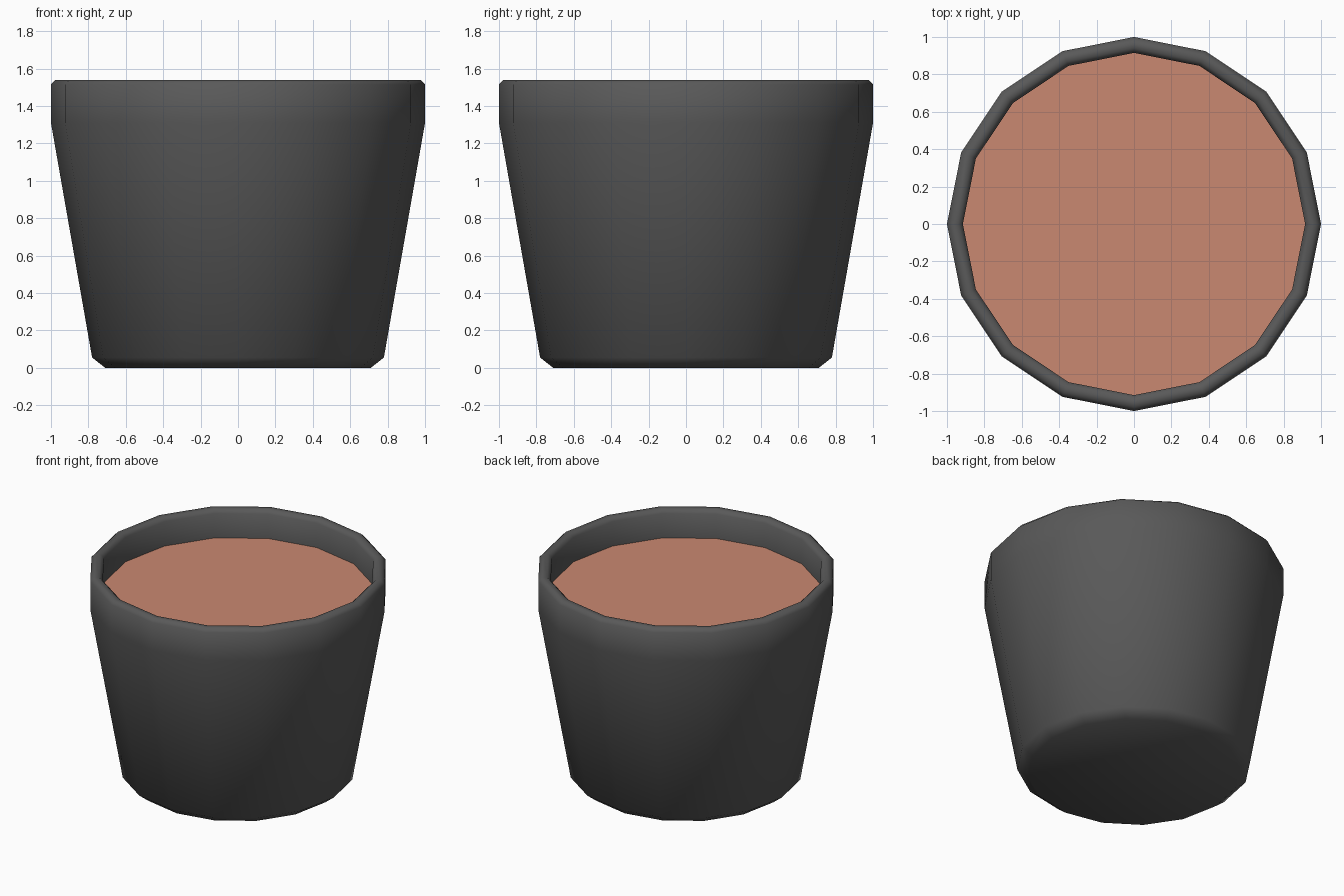
import bpy, bmesh, math

if "Cube" in bpy.data.objects:
    bpy.data.objects.remove(bpy.data.objects["Cube"])

SIDES = 16


def material(name, color):
    m = bpy.data.materials.new(name)
    m.diffuse_color = (*color, 1)
    m.use_nodes = True
    m.node_tree.nodes["Principled BSDF"].inputs["Base Color"].default_value = m.diffuse_color
    return m


def ring(bm, r, z):
    return [bm.verts.new((r * math.cos(2 * math.pi * i / SIDES),
                          r * math.sin(2 * math.pi * i / SIDES), z)) for i in range(SIDES)]


def finish(bm, name, mat, smooth):
    mesh = bpy.data.meshes.new(name)
    for f in bm.faces:
        f.smooth = smooth
    bm.to_mesh(mesh)
    bm.free()
    mesh.materials.append(mat)
    obj = bpy.data.objects.new(name, mesh)
    bpy.context.collection.objects.link(obj)
    return obj


# Pot: tapered wall, straight collar, rounded rim and inner wall
profile = [(0.71, 0.0), (0.78, 0.055), (1.0, 1.31), (1.0, 1.515),
           (0.975, 1.54), (0.94, 1.54), (0.915, 1.515), (0.915, 1.31)]
bm = bmesh.new()
rings = [ring(bm, r, z) for r, z in profile]
for a, b in zip(rings, rings[1:]):
    for i in range(SIDES):
        j = (i + 1) % SIDES
        bm.faces.new((a[i], a[j], b[j], b[i]))
bm.faces.new(rings[0][::-1])
finish(bm, "pot", material("dark_grey", (0.1, 0.1, 0.1)), True)

# Soil: flat disc set below the rim
bm = bmesh.new()
bm.faces.new(ring(bm, 0.915, 1.335))
finish(bm, "soil", material("terracotta", (0.59, 0.25, 0.165)), False)
